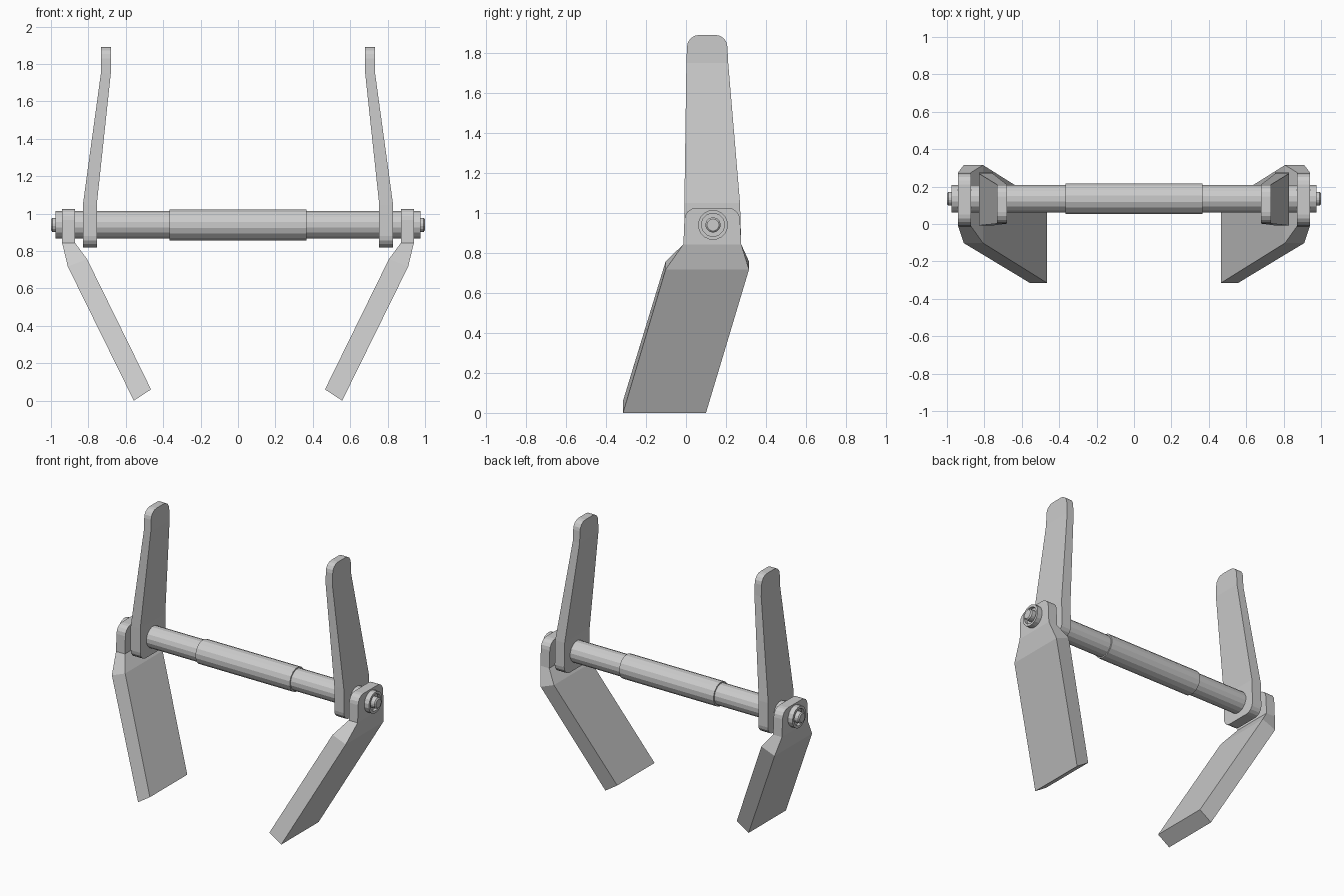
import bpy, bmesh, math

cube = bpy.data.objects.get("Cube")
if cube:
    bpy.data.objects.remove(cube, do_unlink=True)

# Single grey finish
grey = bpy.data.materials.new("plain grey")
grey.use_nodes = True
grey.diffuse_color = (0.6, 0.6, 0.6, 1)
grey.node_tree.nodes["Principled BSDF"].inputs["Base Color"].default_value = (0.6, 0.6, 0.6, 1)

AXIS_Y, AXIS_Z = 0.135, 0.94


def make_object(name, bm, mirrored):
    bmesh.ops.recalc_face_normals(bm, faces=bm.faces)
    mesh = bpy.data.meshes.new(name)
    bm.to_mesh(mesh)
    bm.free()
    mesh.materials.append(grey)
    obj = bpy.data.objects.new(name, mesh)
    bpy.context.collection.objects.link(obj)
    if mirrored:
        obj.modifiers.new("Mirror", "MIRROR").use_mirror_merge = False
    return obj


def bridge(bm, loops):
    """Join successive closed loops of vertices with quads."""
    for a, b in zip(loops, loops[1:]):
        n = len(a)
        for i in range(n):
            j = (i + 1) % n
            bm.faces.new((a[i], a[j], b[j], b[i]))


def plate(name, sections):
    """Loft a bent plate; section = inner x, inner z, outer x, outer z, front y, back y."""
    bm = bmesh.new()
    loops = [[bm.verts.new(p) for p in ((xi, yf, zi), (xo, yf, zo), (xo, yb, zo), (xi, yb, zi))]
             for xi, zi, xo, zo, yf, yb in sections]
    bridge(bm, loops)
    bm.faces.new(loops[0])
    bm.faces.new(loops[-1])
    return make_object(name, bm, True)


def rounded_end(xi, xo, z_end, yf, yb, radius, up):
    """Sections of a rounded plate end, ordered from the body to the tip."""
    out = []
    for k in range(5):
        a = k * math.pi / 8
        inset = radius * (1 - math.cos(a))
        z = z_end - up * radius * (1 - math.sin(a))
        out.append((xi, z, xo, z, yf + inset, yb - inset))
    return out


def lathe(name, profile, mirrored, sides=16):
    """Turn (x, radius) points about the cross axis, capping both ends."""
    bm = bmesh.new()
    loops = []
    for x, r in profile:
        angles = [2 * math.pi * (i + 0.5) / sides for i in range(sides)]
        loops.append([bm.verts.new((x, AXIS_Y + r * math.cos(a), AXIS_Z + r * math.sin(a)))
                      for a in angles])
    bridge(bm, loops)
    bm.faces.new(loops[0])
    bm.faces.new(loops[-1])
    return make_object(name, bm, mirrored)


# Upright arms, tapered and bent outward at the foot
foot = rounded_end(0.755, 0.829, 0.82, -0.008, 0.275, 0.06, -1)
tip = rounded_end(0.68, 0.733, 1.89, 0.005, 0.207, 0.06, 1)
plate("upright_arm", foot[::-1] + [
    (0.755, 1.05, 0.829, 1.05, -0.008, 0.27),
    (0.68, 1.75, 0.733, 1.75, 0.002, 0.211)] + tip)

# Slanted lower blades with a rounded mounting tab
tab = rounded_end(0.871, 0.94, 1.025, -0.008, 0.27, 0.06, 1)
plate("lower_blade", [
    (0.465, 0.06, 0.557, 0.0, -0.315, 0.10),
    (0.807, 0.757, 0.91, 0.717, -0.102, 0.315),
    (0.871, 0.843, 0.94, 0.843, -0.013, 0.276)] + tab)

# Cross shaft with a thicker central sleeve
lathe("cross_shaft", [(-0.9, 0.075), (0.9, 0.075)], False)
lathe("central_sleeve", [(-0.367, 0.084), (0.367, 0.084)], False)

# End collars with a recessed face and a protruding pin
lathe("end_collar", [(0.9, 0.075), (0.976, 0.075), (0.976, 0.058), (0.955, 0.058),
                     (0.955, 0.038), (0.993, 0.038), (1.0, 0.03)], True)
